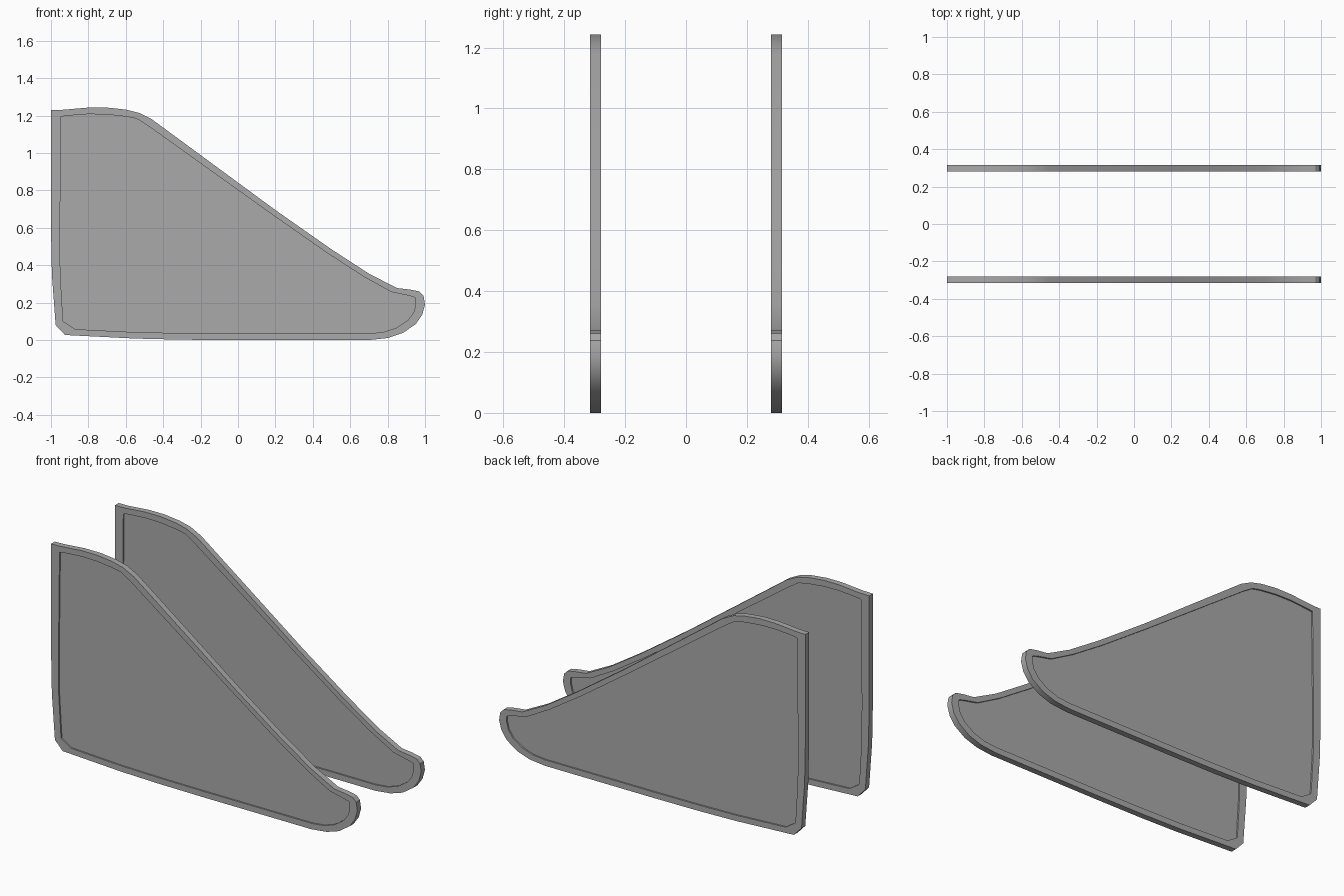
import bpy
import bmesh

cube = bpy.data.objects.get("Cube")
if cube:
    bpy.data.objects.remove(cube)

grey = bpy.data.materials.new("mid grey")
grey.use_nodes = True
colour = (0.4, 0.4, 0.4, 1)
grey.diffuse_color = colour
grey.node_tree.nodes["Principled BSDF"].inputs["Base Color"].default_value = colour

# Rim outline and matching outline of the recessed field (x, z)
OUTER = [(-1, 1.23), (-1, .6), (-.995, .35), (-.975, .08), (-.925, .027), (-.55, .008),
         (-.3, .002), (0, 0), (.7, 0), (.8, .011), (.88, .037), (.95, .085), (.985, .135),
         (1, .19), (.992, .238), (.97, .26), (.92, .27), (.85, .278), (.7, .355),
         (.5, .485), (.2, .695), (-.46, 1.18), (-.53, 1.215), (-.6, 1.232),
         (-.7, 1.243), (-.8, 1.243), (-.94, 1.231)]
INNER = [(-.945, 1.195), (-.952, .6), (-.95, .35), (-.935, .1), (-.87, .058), (-.55, .042),
         (-.3, .037), (0, .035), (.7, .035), (.78, .043), (.85, .067), (.91, .108), (.94, .15),
         (.95, .19), (.95, .225), (.94, .23), (.91, .238), (.82, .257), (.67, .34),
         (.47, .47), (.17, .68), (-.48, 1.145), (-.54, 1.183), (-.6, 1.195),
         (-.7, 1.206), (-.8, 1.208), (-.91, 1.2)]

HALF = 0.0175    # half thickness at the rim
FIELD = 0.0085   # half thickness at the recessed field


def build_panel(name, y):
    bm = bmesh.new()

    def ring(points, depth):
        return [bm.verts.new((x, depth, z)) for x, z in points]

    # Rings run from the front field, around the rim, to the back field
    rings = [ring(INNER, -FIELD), ring(INNER, -HALF), ring(OUTER, -HALF),
             ring(OUTER, HALF), ring(INNER, HALF), ring(INNER, FIELD)]
    n = len(OUTER)
    for a, b in zip(rings, rings[1:]):
        for i in range(n):
            j = (i + 1) % n
            bm.faces.new((a[i], a[j], b[j], b[i]))
    bm.faces.new(rings[0])
    bm.faces.new(rings[-1][::-1])
    bmesh.ops.recalc_face_normals(bm, faces=bm.faces)

    mesh = bpy.data.meshes.new(name)
    bm.to_mesh(mesh)
    bm.free()
    mesh.materials.append(grey)
    panel = bpy.data.objects.new(name, mesh)
    panel.location.y = y
    bpy.context.collection.objects.link(panel)
    bpy.ops.object.select_all(action='DESELECT')
    panel.select_set(True)
    bpy.context.view_layer.objects.active = panel
    bpy.ops.object.shade_smooth_by_angle(angle=0.52)


# Matching pair of side panels
build_panel("front_side_panel", -0.2975)
build_panel("back_side_panel", 0.2975)
